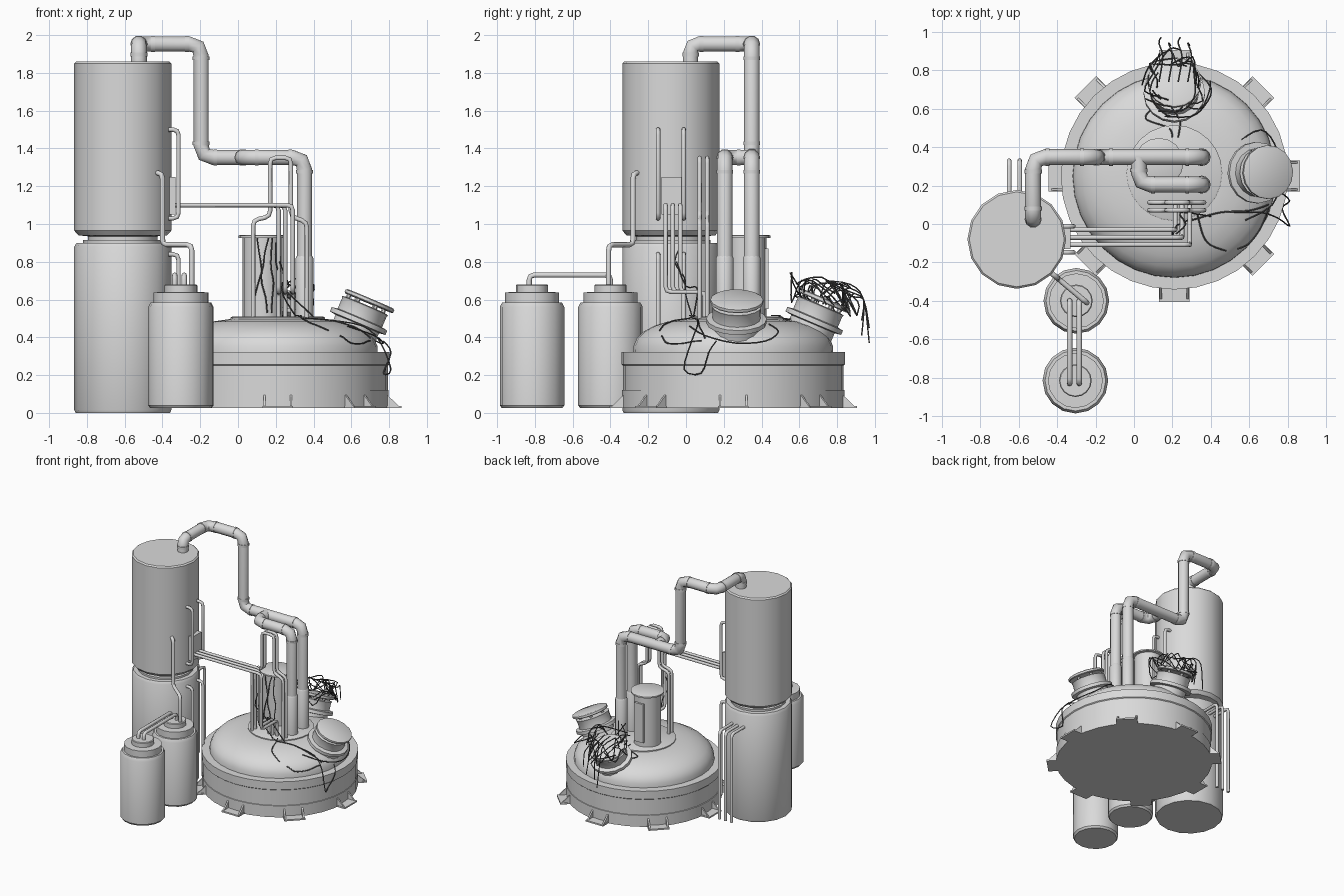
import bpy, bmesh, math, random
from mathutils import Vector, Matrix

random.seed(4)
if "Cube" in bpy.data.objects:
    bpy.data.objects.remove(bpy.data.objects["Cube"])


def colour(name, value):
    mat = bpy.data.materials.new(name)
    mat.use_nodes = True
    mat.diffuse_color = (value, value, value, 1)
    mat.node_tree.nodes["Principled BSDF"].inputs["Base Color"].default_value = (value, value, value, 1)
    return mat


GREY = colour("plain_grey", 0.7)
DARK = colour("cable_dark_grey", 0.1)


def add_mesh(name, mesh, matrix=Matrix(), angle=35, mat=GREY):
    obj = bpy.data.objects.new(name, mesh)
    bpy.context.collection.objects.link(obj)
    obj.matrix_world = matrix
    mesh.materials.clear()
    mesh.materials.append(mat)
    bpy.ops.object.select_all(action='DESELECT')
    obj.select_set(True)
    bpy.context.view_layer.objects.active = obj
    bpy.ops.object.shade_smooth_by_angle(angle=math.radians(angle))


def from_bmesh(name, bm, matrix=Matrix(), angle=35):
    bmesh.ops.recalc_face_normals(bm, faces=bm.faces)
    mesh = bpy.data.meshes.new(name)
    bm.to_mesh(mesh)
    bm.free()
    add_mesh(name, mesh, matrix, angle)


def at(x, y, z=0):
    return Matrix.Translation((x, y, z))


def box(name, centre, size):
    bm = bmesh.new()
    bmesh.ops.create_cube(bm, size=1, matrix=at(*centre) @ Matrix.Diagonal((*size, 1)))
    from_bmesh(name, bm)


def lathe(name, profile, matrix, sides=16, angle=35):
    """Closed turned body from (radius, height) points."""
    bm = bmesh.new()
    rings = []
    for r, z in profile:
        turns = [2 * math.pi * i / sides for i in range(sides)]
        rings.append([bm.verts.new((r * math.cos(a), r * math.sin(a), z)) for a in turns])
    for low, high in zip(rings, rings[1:]):
        for i in range(sides):
            j = (i + 1) % sides
            bm.faces.new((low[i], low[j], high[j], high[i]))
    bm.faces.new(rings[0])
    bm.faces.new(rings[-1])
    from_bmesh(name, bm, matrix, angle)


def tube(name, points, radius, resolution=2, mat=GREY):
    curve = bpy.data.curves.new(name, 'CURVE')
    curve.dimensions = '3D'
    curve.bevel_depth = radius
    curve.bevel_resolution = resolution
    curve.use_fill_caps = True
    spline = curve.splines.new('POLY')
    spline.points.add(len(points) - 1)
    for sp, p in zip(spline.points, points):
        sp.co = (*p, 1)
    helper = bpy.data.objects.new(name + "_path", curve)
    mesh = bpy.data.meshes.new_from_object(helper)
    bpy.data.objects.remove(helper)
    mesh.name = name
    add_mesh(name, mesh, angle=50, mat=mat)


def pipe(name, corners, radius, bend, collars=False):
    """Pipe with rounded corners and optional collars at the bends."""
    pts = [Vector(c) for c in corners]
    path = [pts[0]]
    for a, b, c in zip(pts, pts[1:], pts[2:]):
        r = min(bend, (a - b).length * 0.45, (c - b).length * 0.45)
        start, end = b + (a - b).normalized() * r, b + (c - b).normalized() * r
        path += [start, start * 0.25 + b * 0.5 + end * 0.25, end]
        if collars:
            for p, away in ((start, a - b), (end, c - b)):
                tube(name + "_collar", [p, p + away.normalized() * 0.02], radius + 0.003, 3)
    tube(name, path + [pts[-1]], radius, 3 if collars else 2)


# Tall two-part tank
TX, TY = -0.61, -0.08
lathe("tall_tank", [(0.25, 0), (0.257, 0.015), (0.257, 0.88), (0.245, 0.9), (0.185, 0.9),
                    (0.185, 0.935), (0.235, 0.94), (0.257, 0.965), (0.257, 1.85), (0.247, 1.86)],
      at(TX, TY))
lathe("tank_neck_ring", [(0.21, 0.9), (0.21, 0.915), (0.19, 0.915)], at(TX, TY))

# Domed vessel with its round base
CX, CY = 0.21, 0.25
lathe("vessel_base", [(0.588, 0.025), (0.588, 0.12), (0.584, 0.122), (0.584, 0.25),
                      (0.591, 0.256), (0.591, 0.322), (0.52, 0.322)], at(CX, CY), 32)
DOME = [(0.53, 0.31), (0.528, 0.355), (0.51, 0.395), (0.475, 0.43), (0.42, 0.46),
        (0.35, 0.483), (0.25, 0.497)]
lathe("vessel_dome", DOME, at(CX, CY), 32, 60)
lathe("dome_plate", [(0.25, 0.48), (0.25, 0.505), (0.24, 0.51)], at(CX, CY + 0.015), 24)

# Feet: a flat plate with two triangular gussets
for k in range(8):
    bm = bmesh.new()
    bmesh.ops.create_cube(bm, size=1, matrix=at(0.605, 0, 0.031) @ Matrix.Diagonal((0.1, 0.16, 0.012, 1)))
    for side in (-0.07, 0.07):
        tri = [[bm.verts.new((x, side + t, z)) for x, z in ((0.57, 0.026), (0.652, 0.026), (0.57, 0.105))]
               for t in (-0.006, 0.006)]
        bm.faces.new(tri[0])
        bm.faces.new(tri[1])
        for i in range(3):
            j = (i + 1) % 3
            bm.faces.new((tri[0][i], tri[0][j], tri[1][j], tri[1][i]))
    from_bmesh("vessel_foot", bm, at(CX, CY) @ Matrix.Rotation(k * math.pi / 4, 4, 'Z'))

# Small canisters and the twin pipes joining them
for x, y in ((-0.3, -0.4), (-0.305, -0.815)):
    lathe("canister", [(0.16, 0.025), (0.171, 0.04), (0.171, 0.56), (0.158, 0.585), (0.143, 0.585),
                       (0.143, 0.638), (0.085, 0.64), (0.085, 0.675), (0.08, 0.68)], at(x, y))
for x in (-0.335, -0.285):
    pipe("canister_pipe", [(x, -0.83, 0.67), (x, -0.83, 0.73), (x, -0.4, 0.73), (x, -0.4, 0.67)], 0.014, 0.03)
pipe("canister_to_tank_pipe", [(-0.245, -0.41, 0.67), (-0.245, -0.41, 0.89), (-0.4, -0.28, 0.89),
                               (-0.4, -0.28, 1.27), (-0.45, -0.24, 1.27)], 0.014, 0.03)

# Large pipes with sleeves at their feet
pipe("main_pipe", [(-0.525, 0.025, 1.85), (-0.525, 0.025, 1.953), (-0.525, 0.348, 1.953), (-0.195, 0.348, 1.953),
                   (-0.195, 0.348, 1.352), (0.352, 0.348, 1.352), (0.352, 0.348, 0.5)], 0.042, 0.065, True)
pipe("branch_pipe", [(0.025, 0.348, 1.352), (0.025, 0.205, 1.352), (0.352, 0.205, 1.352), (0.352, 0.205, 0.5)],
     0.042, 0.065, True)
for y in (0.205, 0.348):
    lathe("pipe_sleeve", [(0.047, 0.5), (0.047, 0.82), (0.041, 0.83)], at(0.352, y), 12)

# Central column with a lid
lathe("column", [(0.105, 0.5), (0.105, 0.925), (0.128, 0.927), (0.128, 0.938), (0.12, 0.942)], at(0.13, 0.32))
box("column_panel", (0.13, 0.425, 0.71), (0.08, 0.025, 0.32))

# Thin looped pipes over the plate
for y in (0.072, 0.112):
    pipe("loop_pipe", [(0.08, y, 0.5), (0.08, y, 1.02), (0.17, y, 1.04), (0.17, y, 1.35), (0.28, y, 1.35),
                       (0.28, y, 1.04), (0.365, y, 1.01), (0.365, y, 0.5)], 0.012, 0.03)

# Three pipes from the tank to the plate
for x, y in ((0.215, -0.03), (0.25, -0.07), (0.29, -0.108)):
    pipe("feed_pipe", [(-0.37, y, 1.1), (x, y, 1.1), (x, y, 0.64), (x, 0.1, 0.64), (x, 0.1, 0.5)], 0.012, 0.03)

# Tank side fittings
box("tank_side_box", (-0.35, -0.07, 1.15), (0.04, 0.12, 0.2))
for y in (-0.148, -0.012):
    pipe("tank_handle", [(-0.39, y, 1.5), (-0.315, y, 1.5), (-0.315, y, 1.03), (-0.39, y, 1.03)], 0.012, 0.03)
    pipe("tank_drain", [(-0.39, y, 0.84), (-0.315, y, 0.84), (-0.315, y, 0.06)], 0.012, 0.03)
for x in (-0.65, -0.595, -0.54):
    pipe("tank_back_pipe", [(x, 0.12, 0.78), (x, 0.33, 0.78), (x, 0.33, 0.05)], 0.012, 0.03)

# Two tilted ports on the dome, each with a raised lid
PORT = [(0.125, -0.05), (0.125, 0.12), (0.16, 0.125), (0.16, 0.15), (0.128, 0.155),
        (0.128, 0.215), (0.133, 0.225), (0.11, 0.23)]
for turn in (0.04, math.pi / 2):
    place = (at(CX, CY) @ Matrix.Rotation(turn, 4, 'Z') @ at(0.375, 0, 0.36)
             @ Matrix.Rotation(math.radians(23), 4, 'Y'))
    lathe("port_body", PORT, place)
    lathe("port_lid", [(0.135, 0.245), (0.14, 0.25), (0.14, 0.265), (0.13, 0.27)], place @ at(0.012, 0))
    for k in range(6):
        a = k * math.pi / 3
        lathe("port_post", [(0.012, 0.2), (0.012, 0.25)], place @ at(0.1 * math.cos(a), 0.1 * math.sin(a)), 6)


# Loose dark cables
def smooth_path(pts, steps=3):
    pts = [Vector(p) for p in pts]
    pts = [pts[0]] + pts + [pts[-1]]
    out = []
    for a, b, c, d in zip(pts, pts[1:], pts[2:], pts[3:]):
        for i in range(steps):
            t = i / steps
            out.append(0.5 * (2 * b + (c - a) * t + (2 * a - 5 * b + 4 * c - d) * t ** 2
                              + (3 * b - a - 3 * c + d) * t ** 3))
    return out + [pts[-1]]


def cable(name, points):
    tube(name, smooth_path(points), 0.004, 1, DARK)


def on_dome(p):
    """Rest a path point on the plate, dome or base rim."""
    r = math.hypot(p.x - CX, p.y - CY)
    z = 0.51 if r <= DOME[-1][0] else 0.33
    for (r1, z1), (r2, z2) in zip(DOME, DOME[1:]):
        if r2 <= r <= r1:
            z = z1 + (z2 - z1) * (r1 - r) / (r1 - r2)
    return (p.x, p.y, z + 0.006)


for run in ([(0.3, 0.02), (0.45, 0.06), (0.6, 0.07), (0.7, 0.1)],
            [(0.33, 0.05), (0.36, -0.06), (0.4, -0.11), (0.48, -0.14)],
            [(0.7, 0.08), (0.66, -0.02), (0.6, -0.1), (0.54, -0.13)],
            [(0.2, 0.45), (0.18, 0.5), (0.06, 0.55), (0.12, 0.62)],
            [(0.23, 0.45), (0.24, 0.55), (0.2, 0.62)]):
    tube("dome_cable", [on_dome(p) for p in smooth_path([(*q, 0) for q in run], 6)], 0.004, 1, DARK)
cable("rim_cable", [(0.5, 0.06, 0.49), (0.66, 0.06, 0.46), (0.75, 0.03, 0.38), (0.81, -0.01, 0.23),
                    (0.77, 0.08, 0.21), (0.81, 0.12, 0.32), (0.77, 0.16, 0.38)])
cable("port_loop_cable", [(0.58, 0.02, 0.46), (0.72, 0.1, 0.41), (0.77, 0.26, 0.37), (0.73, 0.42, 0.38),
                          (0.66, 0.49, 0.43), (0.56, 0.44, 0.47)])

# Cables hanging over the column and the feed pipes
for x, lean in ((0.17, -0.09), (0.09, 0.07), (0.19, -0.02)):
    points = []
    for i in range(6):
        px = x + lean * i / 5 + random.uniform(-0.012, 0.012)
        points.append((px, 0.32 - math.sqrt(0.0125 - (px - 0.13) ** 2), 0.93 - 0.08 * i))
    cable("column_cable", points)
cable("feed_cable", [(0.2, -0.02, 0.9), (0.2, -0.06, 0.8), (0.22, -0.01, 0.72), (0.24, 0.0, 0.62), (0.3, 0.03, 0.52)])
cable("feed_cable", [(0.22, -0.05, 0.8), (0.27, 0.0, 0.67), (0.24, 0.06, 0.66), (0.4, 0.04, 0.51)])

# Tangle of cables around the back port
port_top = Vector((0.22, 0.73, 0.58))
for k in range(11):
    a, points = random.uniform(0, 2 * math.pi), []
    for i in range(6):
        r = random.uniform(0.09, 0.19)
        points.append(port_top + Vector((r * math.cos(a), r * math.sin(a),
                                         random.uniform(-0.04, 0.13) - 0.25 * r * math.sin(a))))
        a += random.uniform(0.3, 0.9)
    cable("port_cable", points)
for k in range(4):
    x = 0.13 + 0.05 * k
    cable("hanging_cable", [(x, 0.74, 0.7), (x + 0.02, 0.87, 0.68 - 0.02 * k), (x, 0.94, 0.6),
                            (x + 0.01, 0.97 - 0.04 * (k % 2), 0.37 + 0.04 * k)])
